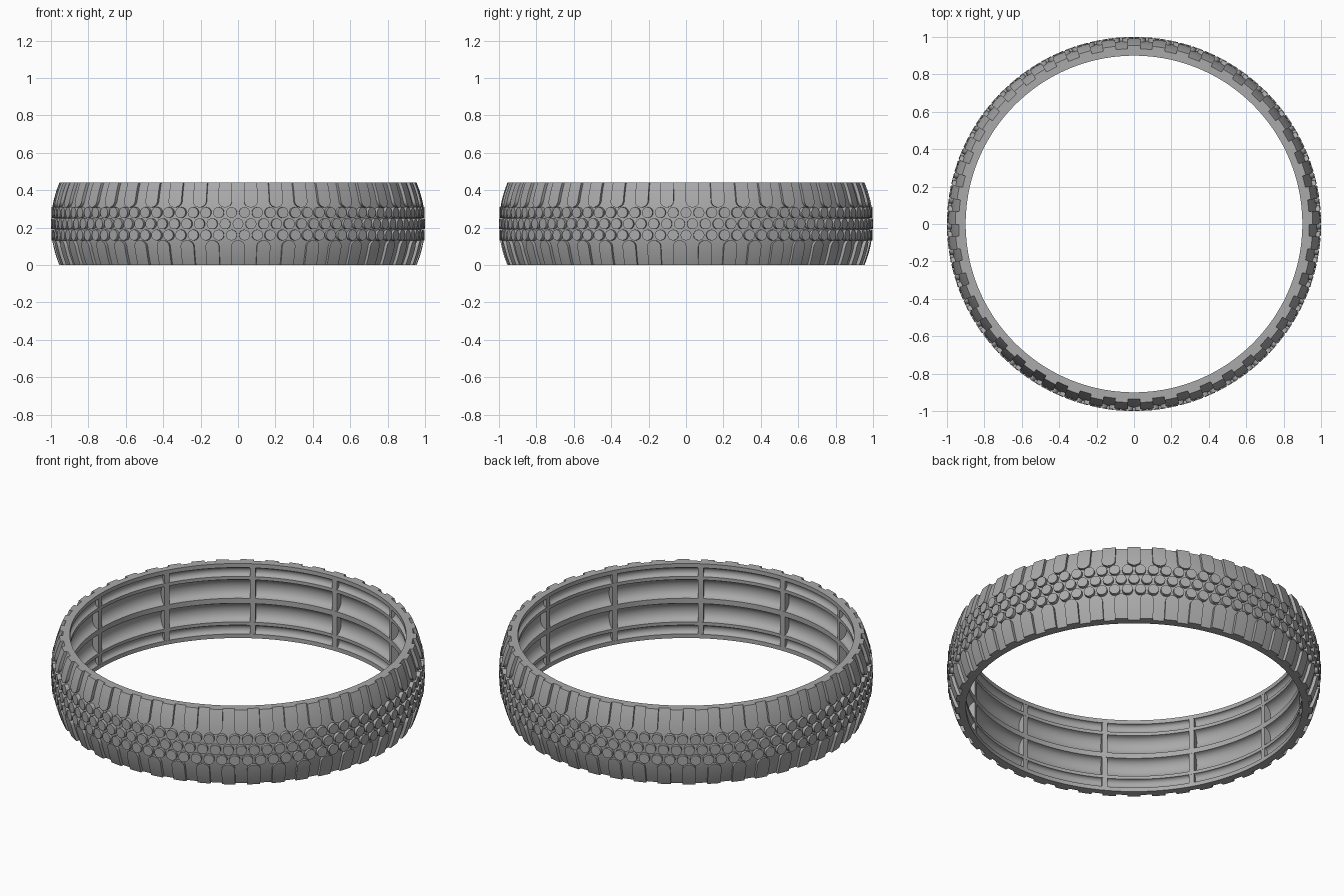
import bpy, bmesh, math
from mathutils import Matrix

if "Cube" in bpy.data.objects:
    bpy.data.objects.remove(bpy.data.objects["Cube"])

H, MID = 0.44, 0.22
rubber = bpy.data.materials.new("grey rubber")
rubber.diffuse_color = (0.40, 0.40, 0.40, 1)
rubber.use_nodes = True
rubber.node_tree.nodes["Principled BSDF"].inputs["Base Color"].default_value = rubber.diffuse_color


def crown(z):
    """Outer radius of the tread at height z."""
    return 1.0 - 0.045 * (abs(z - MID) / MID) ** 2


def polar(r, a, z):
    return (r * math.cos(a), r * math.sin(a), z)


def finish(bm, name, angle=30):
    bmesh.ops.recalc_face_normals(bm, faces=bm.faces)
    me = bpy.data.meshes.new(name)
    bm.to_mesh(me)
    bm.free()
    me.materials.append(rubber)
    ob = bpy.data.objects.new(name, me)
    bpy.context.collection.objects.link(ob)
    bpy.ops.object.select_all(action='DESELECT')
    ob.select_set(True)
    bpy.context.view_layer.objects.active = ob
    bpy.ops.object.shade_smooth_by_angle(angle=math.radians(angle))
    return ob


# Carcass: crowned outside, rounded channels inside
profile = []
for i in range(17):
    z = H * i / 16
    profile.append((crown(z) - 0.018, z))
grooves = [(0.39, 0.026, 0.022), (0.29, 0.055, 0.042),
           (0.15, 0.055, 0.042), (0.05, 0.026, 0.022)]
profile.append((0.90, H))
for zc, half, depth in grooves:
    for i in range(11):
        t = math.pi * i / 10
        profile.append((0.90 + depth * math.sin(t), zc + half * math.cos(t)))
profile.append((0.90, 0))

SEG = 180
bm = bmesh.new()
rings = [[bm.verts.new(polar(r, 2 * math.pi * k / SEG, z)) for r, z in profile]
         for k in range(SEG)]
for k in range(SEG):
    a, b = rings[k], rings[(k + 1) % SEG]
    for i in range(len(profile)):
        j = (i + 1) % len(profile)
        bm.faces.new((a[i], b[i], b[j], a[j]))
finish(bm, "tyre_carcass")

# Shoulder blocks: raised bars with a rounded inner end, staggered side to side
HALF_W, LENGTH = 0.037, 0.132


def shoulder_blocks(name, top, offset):
    rows = [(LENGTH * 0.75 * i / 5, HALF_W) for i in range(6)]
    start = rows[-1][0]
    for i in range(1, 6):
        t = math.pi / 2 * i / 5
        rows.append((start + (LENGTH - start) * math.sin(t),
                     max(HALF_W * math.cos(t), 0.006)))
    bm = bmesh.new()
    for k in range(45):
        a0 = math.radians(offset + 8 * k)
        loops = []
        for d, w in rows:
            z = H - d if top else d
            r = crown(z)
            loops.append([bm.verts.new(polar(rr, a0 + s * w, z))
                          for rr, s in ((r - 0.03, -1), (r, -1), (r, 0),
                                        (r, 1), (r - 0.03, 1))])
        for p, q in zip(loops, loops[1:]):
            for i in range(5):
                j = (i + 1) % 5
                bm.faces.new((p[i], p[j], q[j], q[i]))
        bm.faces.new(loops[0])
        bm.faces.new(loops[-1])
    finish(bm, name)


shoulder_blocks("upper_shoulder_blocks", True, 2)
shoulder_blocks("lower_shoulder_blocks", False, 6)

# Round studs: three staggered rows around the crown
for name, z, offset in (("lower_studs", 0.16, 0), ("middle_studs", 0.22, 2),
                        ("upper_studs", 0.28, 0)):
    bm = bmesh.new()
    for k in range(90):
        a = math.radians(offset + 4 * k)
        m = (Matrix.Rotation(a, 4, 'Z')
             @ Matrix.Translation((crown(z) - 0.015, 0, z))
             @ Matrix.Rotation(math.pi / 2, 4, 'Y'))
        bmesh.ops.create_cone(bm, cap_ends=True, segments=16, radius1=0.029,
                              radius2=0.029, depth=0.03, matrix=m)
    finish(bm, name)

# Cross ribs bridging the inner channels
bm = bmesh.new()
for k in range(12):
    m = (Matrix.Rotation(math.radians(30 * k), 4, 'Z')
         @ Matrix.Translation((0.922, 0, MID))
         @ Matrix.Diagonal((0.043, 0.03, 0.40, 1)))
    bmesh.ops.create_cube(bm, size=1, matrix=m)
finish(bm, "inner_cross_ribs")
